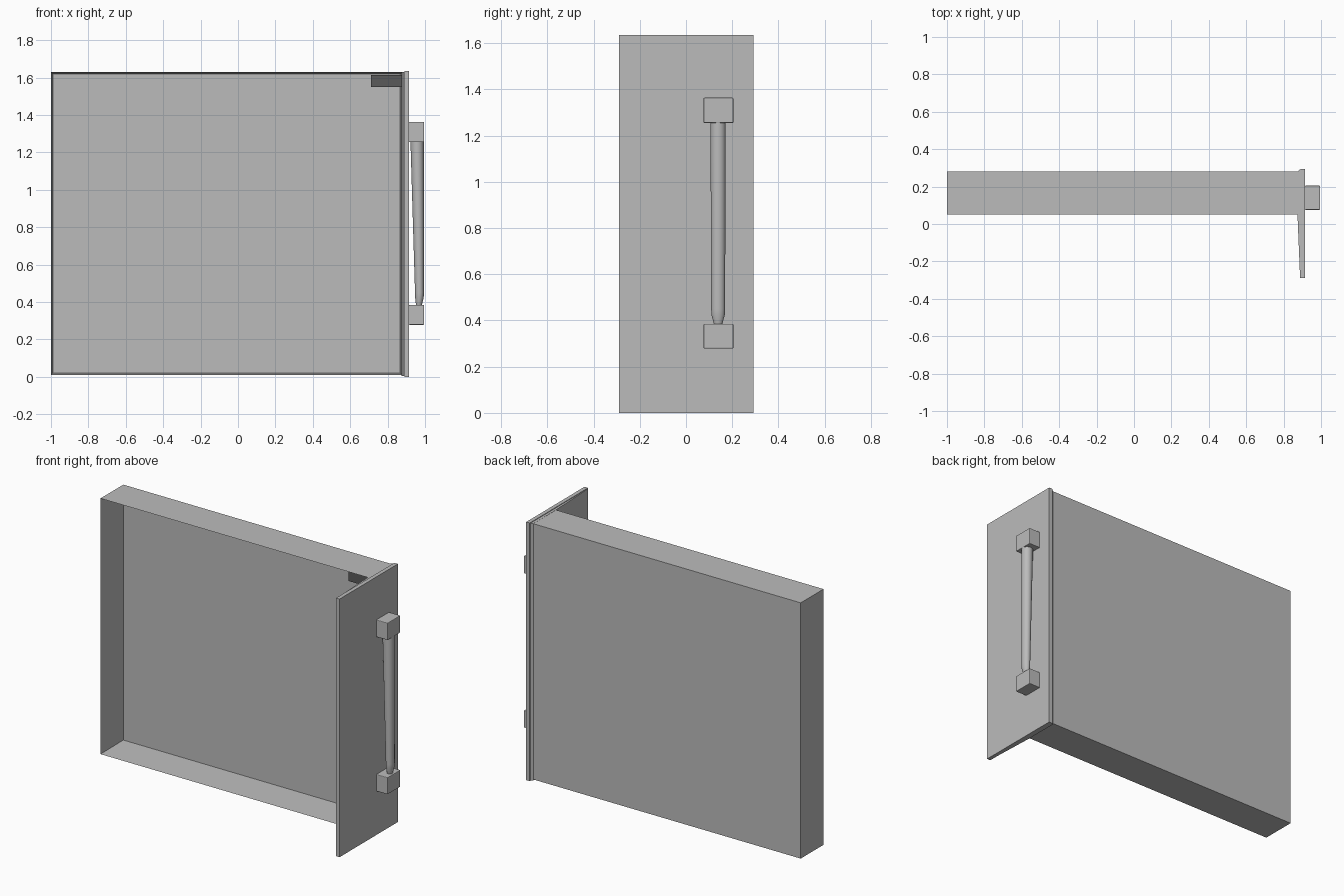
import bpy, bmesh, math

if "Cube" in bpy.data.objects:
    bpy.data.objects.remove(bpy.data.objects["Cube"])


def material(name, v):
    m = bpy.data.materials.new(name)
    m.diffuse_color = (v, v, v, 1)
    m.use_nodes = True
    m.node_tree.nodes["Principled BSDF"].inputs["Base Color"].default_value = m.diffuse_color
    return m


grey = material("grey", 0.5)
dark = material("dark grey", 0.1)


def finish(name, bm, mat, bevel=0):
    bmesh.ops.recalc_face_normals(bm, faces=bm.faces)
    me = bpy.data.meshes.new(name)
    bm.to_mesh(me)
    bm.free()
    me.materials.append(mat)
    ob = bpy.data.objects.new(name, me)
    bpy.context.collection.objects.link(ob)
    if bevel:
        mod = ob.modifiers.new("bevel", 'BEVEL')
        mod.width = bevel
        mod.segments = 2
    return ob


def loft(rings):
    """Bridge equal rings of points and cap both ends."""
    bm = bmesh.new()
    vs = [[bm.verts.new(p) for p in r] for r in rings]
    n = len(vs[0])
    for a, b in zip(vs, vs[1:]):
        for i in range(n):
            j = (i + 1) % n
            bm.faces.new((a[i], a[j], b[j], b[i]))
    bm.faces.new(vs[0])
    bm.faces.new(vs[-1])
    return bm


def prism(name, outline, z0, z1, mat=grey, bevel=0):
    return finish(name, loft([[(x, y, z) for x, y in outline] for z in (z0, z1)]), mat, bevel)


def box(name, x0, x1, y0, y1, z0, z1, mat=grey, bevel=0):
    return prism(name, [(x0, y0), (x1, y0), (x1, y1), (x0, y1)], z0, z1, mat, bevel)


# shallow tray, open to the front: box with its front inset and pushed back
bm = loft([[(-1, .052, z), (.878, .052, z), (.878, .28, z), (-1, .28, z)] for z in (.01, 1.63)])
bmesh.ops.recalc_face_normals(bm, faces=bm.faces)
front = min(bm.faces, key=lambda f: f.calc_center_median().y)
bmesh.ops.inset_region(bm, faces=[front], thickness=.015)
for v in front.verts:
    v.co.y = .265
finish("tray", bm, grey)

# end panel with tapered inner backing
box("end_panel", .89, .915, -.29, .293, 0, 1.635)
prism("panel_backing", [(.874, .052), (.888, -.289), (.895, -.289), (.895, .292),
                        (.887, .292), (.874, .28)], .004, 1.631)

# small dark block in the upper inside corner
box("corner_block", .71, .875, .09, .2, 1.55, 1.613, dark)

# handle mounts
for label, z0, z1 in (("lower", .278, .385), ("upper", 1.255, 1.364)):
    box(label + "_handle_mount", .914, .995, .076, .205, z0, z1, bevel=.004)

# tapered grip: z, x centre, x radius, y radius
grip = [(.38, .967, .015, .017), (.425, .970, .023, .029),
        (.45, .970, .0235, .030), (1.26, .958, .036, .033)]
rings = []
for z, cx, rx, ry in grip:
    rings.append([(cx + rx * math.cos(t * math.tau / 24), .139 + ry * math.sin(t * math.tau / 24), z)
                  for t in range(24)])
bar = finish("handle_grip", loft(rings), grey)
bpy.context.view_layer.objects.active = bar
bar.select_set(True)
bpy.ops.object.shade_smooth_by_angle(angle=math.radians(30))
